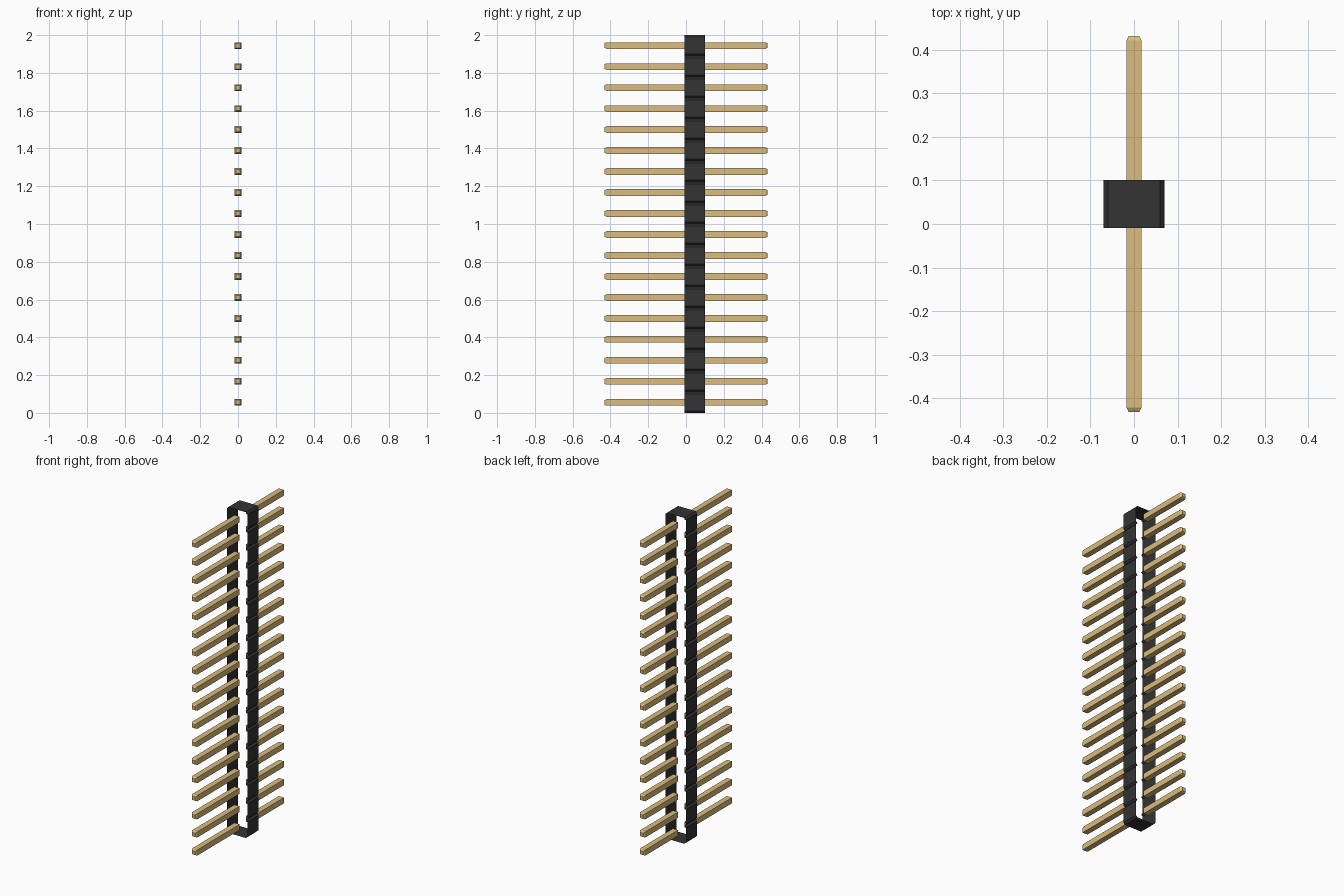
import bpy
import bmesh
from mathutils import Vector

COUNT = 18                      # pins in the row
PITCH = 2 / COUNT
HALF_W, CHAMFER = 0.07, 0.0105  # housing half width and corner cut
FRONT, BACK = -0.009, 0.101     # housing depth range
PIN, TIP = 0.0175, 0.0115       # pin half thickness, and at its tip
REACH, BEVEL = 0.432, 0.011     # pin end and tip bevel length

cube = bpy.data.objects.get("Cube")
if cube:
    bpy.data.objects.remove(cube)


def make_material(name, color):
    mat = bpy.data.materials.new(name)
    mat.use_nodes = True
    mat.diffuse_color = color
    bsdf = next(n for n in mat.node_tree.nodes if n.type == 'BSDF_PRINCIPLED')
    bsdf.inputs["Base Color"].default_value = color
    return mat


def loft(bm, rings):
    """Join closed rings of points with quads; return the last ring."""
    rows = [[bm.verts.new(p) for p in ring] for ring in rings]
    for a, b in zip(rows, rows[1:]):
        for i in range(len(a)):
            j = (i + 1) % len(a)
            bm.faces.new((a[i], a[j], b[j], b[i]))
    return rows[-1]


def finish(bm, name, mat):
    mesh = bpy.data.meshes.new(name)
    bm.to_mesh(mesh)
    bm.free()
    mesh.materials.append(mat)
    obj = bpy.data.objects.new(name, mesh)
    bpy.context.collection.objects.link(obj)
    return obj


black = make_material("black plastic", (0.033, 0.033, 0.033, 1))
gold = make_material("gold metal", (0.708, 0.504, 0.211, 1))

# Housing: a notched sleeve, open at the front and back
side = []
for i in range(COUNT):
    low, high = i * PITCH, (i + 1) * PITCH
    side += [(HALF_W - CHAMFER, low), (HALF_W, low + CHAMFER),
             (HALF_W, high - CHAMFER)]
side.append((HALF_W - CHAMFER, COUNT * PITCH))
outline = side + [(-x, z) for x, z in reversed(side)]
bm = bmesh.new()
loft(bm, [[(x, y, z) for x, z in outline] for y in (BACK, FRONT)])
bmesh.ops.recalc_face_normals(bm, faces=bm.faces)
# An open sleeve needs its outward direction checked
top = max(bm.faces, key=lambda f: f.calc_center_median().z)
if top.normal.z < 0:
    bmesh.ops.reverse_faces(bm, faces=bm.faces)
finish(bm, "housing", black)


# Pins: square bars with bevelled tips, on both sides of the housing
def pin_row(name, root, direction):
    bm = bmesh.new()
    end = direction * REACH
    sections = [(root, PIN), (end - direction * BEVEL, PIN), (end, TIP)]
    for i in range(COUNT):
        z = (i + 0.5) * PITCH
        corners = [(-1, -1), (1, -1), (1, 1), (-1, 1)]
        tip = loft(bm, [[Vector((sx * r, y, z + sz * r)) for sx, sz in corners]
                        for y, r in sections])
        bm.faces.new(tip)
    bmesh.ops.recalc_face_normals(bm, faces=bm.faces)
    # Tip faces must point away from the housing
    cap = max(bm.faces, key=lambda f: direction * f.calc_center_median().y)
    if cap.normal.y * direction < 0:
        bmesh.ops.reverse_faces(bm, faces=bm.faces)
    finish(bm, name, gold)


pin_row("front_pins", FRONT, -1)
pin_row("back_pins", BACK, 1)
